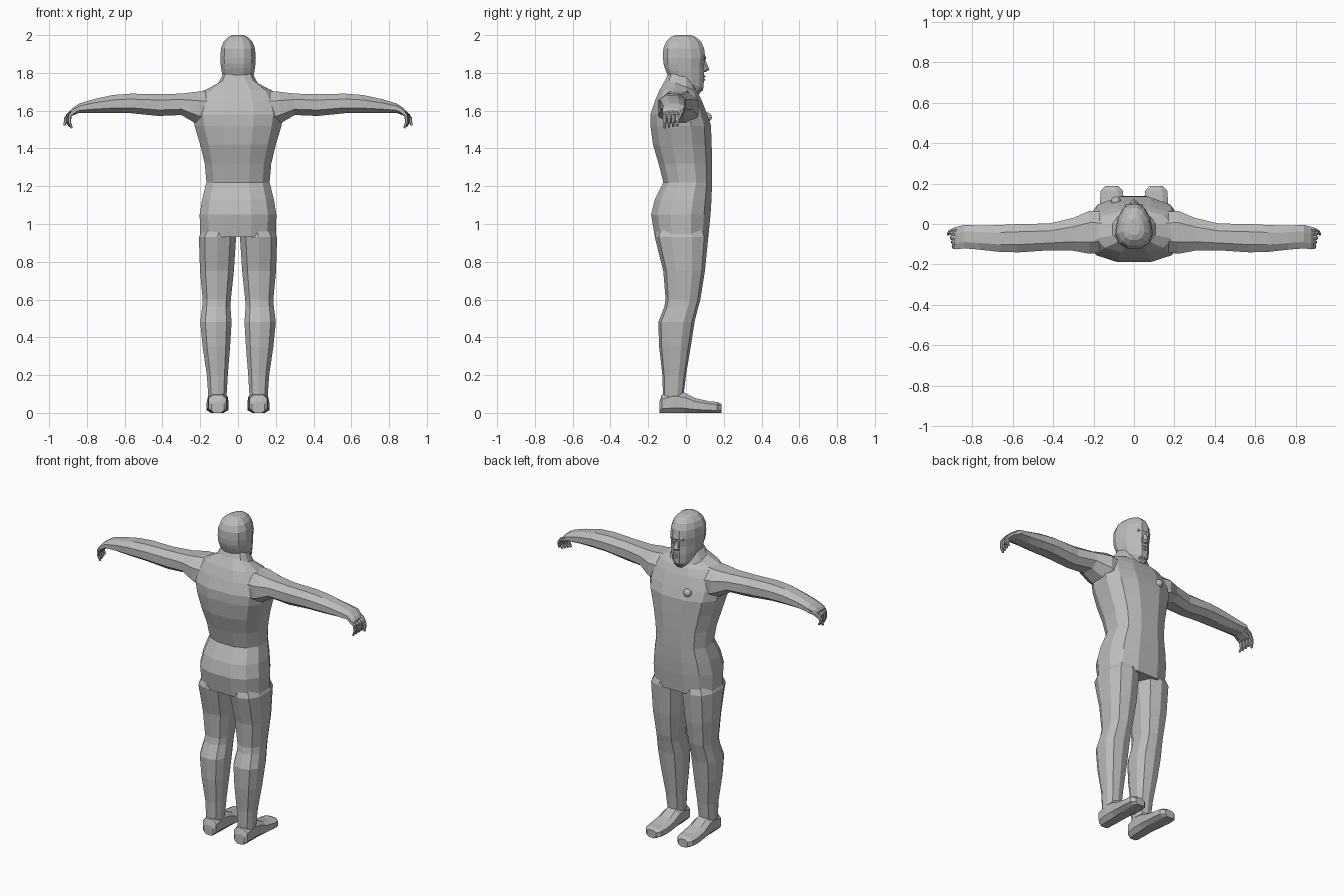
import bpy, bmesh, math
from mathutils import Vector

grey = bpy.data.materials.new("plain grey")
grey.diffuse_color = (0.5, 0.5, 0.5, 1)


def finish(name, bm):
    bmesh.ops.recalc_face_normals(bm, faces=bm.faces)
    me = bpy.data.meshes.new(name)
    bm.to_mesh(me)
    bm.free()
    me.materials.append(grey)
    ob = bpy.data.objects.new(name, me)
    bpy.context.collection.objects.link(ob)
    return ob


def ring(n, u0, u1, v0, v1, power=0.8):
    """Rounded section that exactly fills the given extents."""
    pts = []
    for i in range(n):
        a = (i + 0.5) * 2 * math.pi / n
        c, s = math.cos(a), math.sin(a)
        pts.append((math.copysign(abs(c) ** power, c), math.copysign(abs(s) ** power, s)))
    mu = max(p[0] for p in pts)
    mv = max(p[1] for p in pts)
    return [((u0 + u1) / 2 + p[0] / mu * (u1 - u0) / 2,
             (v0 + v1) / 2 + p[1] / mv * (v1 - v0) / 2) for p in pts]


def loft(name, rings):
    bm = bmesh.new()
    rows = [[bm.verts.new(p) for p in r] for r in rings]
    for a, b in zip(rows, rows[1:]):
        for i in range(len(a)):
            j = (i + 1) % len(a)
            bm.faces.new((a[i], a[j], b[j], b[i]))
    bm.faces.new(rows[0])
    bm.faces.new(rows[-1])
    return finish(name, bm)


def upright(name, sections, n, tilt=0.0, power=0.8, taper=0.0):
    """Sections: z, x0, x1, y0, y1, tilt amount (front lower), along z."""
    rings = []
    for z, x0, x1, y0, y1, t in sections:
        r = []
        for x, y in ring(n, x0, x1, y0, y1, power):
            f = (y - y0) / (y1 - y0)
            r.append(Vector((x * (1 - taper * max(0, f - 0.4)), y, z - t * (f - 0.5))))
        rings.append(r)
    return loft(name, rings)


# Torso, shoulders and neck
torso = [(0.93, .200, -.165, .118, 0), (1.05, .203, -.185, .130, 0),
         (1.13, .190, -.165, .135, 0), (1.22, .167, -.120, .138, 0),
         (1.32, .176, -.145, .138, 0), (1.42, .200, -.175, .136, 0),
         (1.52, .230, -.188, .132, 0), (1.58, .238, -.188, .112, 0),
         (1.65, .222, -.165, .085, 0), (1.70, .185, -.140, .065, .02),
         (1.735, .105, -.108, .055, .06), (1.79, .075, -.086, .040, .06)]
upright("torso", [(z, -w, w, a, b, t) for z, w, a, b, t in torso], 12)

# Head, narrower toward the face
head = [(1.722, .058, -.080, .070, .07), (1.755, .078, -.098, .092, .07),
        (1.80, .087, -.112, .096, .05), (1.84, .092, -.119, .094, .02),
        (1.88, .094, -.122, .102, 0), (1.93, .090, -.120, .096, 0),
        (1.965, .076, -.106, .080, 0), (1.99, .052, -.080, .052, 0),
        (2.0, .028, -.055, .025, 0)]
upright("head", [(z, -w, w, a, b, t) for z, w, a, b, t in head], 12, taper=0.5)

# Facial relief: nose, brow, lips and chin
relief = {"nose": [(1.805, .016, .105), (1.818, .020, .124), (1.845, .012, .112), (1.875, .008, .100)],
          "brow": [(1.868, .042, .100), (1.878, .045, .107), (1.893, .040, .100)],
          "upper_lip": [(1.774, .024, .096), (1.780, .022, .104), (1.790, .014, .097)],
          "lower_lip": [(1.757, .016, .096), (1.764, .020, .102), (1.771, .022, .096)],
          "chin": [(1.693, .022, .068), (1.708, .028, .090), (1.735, .020, .094)]}
for name, rows in relief.items():
    upright(name, [(z, -w, w, .05, y, 0) for z, w, y in rows], 6)

# Chest button
bm = bmesh.new()
bmesh.ops.create_uvsphere(bm, u_segments=10, v_segments=6, radius=0.025)
bmesh.ops.translate(bm, verts=bm.verts, vec=(-.09, .112, 1.565))
finish("chest_button", bm)

leg = [(1.02, .02, .165, -.14, .09), (0.93, .010, .207, -.165, .118),
       (0.75, .022, .201, -.120, .100), (0.60, .038, .187, -.108, .076),
       (0.56, .040, .190, -.115, .065), (0.48, .034, .200, -.147, .045),
       (0.35, .042, .187, -.142, .025), (0.20, .054, .165, -.125, .000),
       (0.10, .060, .158, -.122, -.012), (0.04, .065, .155, -.115, -.015)]
foot = [(-.140, .075, .140, .060), (-.128, .062, .155, .095), (-.06, .056, .160, .115),
        (-.01, .054, .160, .108), (.05, .050, .165, .078), (.12, .050, .168, .062),
        (.165, .056, .164, .058), (.187, .078, .142, .048)]
arm = [(.15, -.14, .06, 1.50, 1.705), (.22, -.147, .065, 1.53, 1.70),
       (.30, -.132, .030, 1.577, 1.690), (.42, -.130, .002, 1.572, 1.688),
       (.57, -.140, .000, 1.587, 1.690), (.66, -.138, -.005, 1.588, 1.683),
       (.76, -.127, -.008, 1.588, 1.662), (.84, -.120, -.004, 1.588, 1.638),
       (.875, -.125, -.02, 1.575, 1.615), (.888, -.122, -.03, 1.572, 1.598)]


def finger(name, path, radius):
    """Thin tapering digit bending downward along a path."""
    rings = []
    for i, p in enumerate(path):
        p = Vector(p)
        d = Vector(path[min(i + 1, len(path) - 1)]) - Vector(path[max(i - 1, 0)])
        side = Vector((0, 1, 0))
        up = d.cross(side).normalized()
        r = radius * (1 - 0.18 * i)
        rings.append([p + side * u + up * v for u, v in ring(6, -r, r, -r, r)])
    loft(name, rings)


for s, label in ((1, "right"), (-1, "left")):
    # Leg and shoe
    upright(label + "_leg", [(z, *sorted((s * a, s * b)), c, d, 0) for z, a, b, c, d in leg], 10)
    loft(label + "_foot", [[Vector((s * x, y, z)) for x, z in ring(8, a, b, 0, h, .7)]
                           for y, a, b, h in foot])
    # Arm running from shoulder to palm
    loft(label + "_arm", [[Vector((s * x, y, z)) for y, z in ring(8, a, b, c, d, .9)]
                          for x, a, b, c, d in arm])
    # Curled fingers and thumb
    for k in range(4):
        y = -.112 + k * .022
        x = .004 * k
        finger(f"{label}_finger_{k + 1}",
               [(s * .865, y, 1.597), (s * (.890 + x), y, 1.575),
                (s * (.893 + x), y, 1.540), (s * (.880 + x), y, 1.508 + .004 * k)], .0125)
    finger(label + "_thumb", [(s * .84, -.02, 1.605), (s * .885, -.028, 1.590),
                              (s * .912, -.040, 1.560), (s * .918, -.050, 1.522)], .014)
